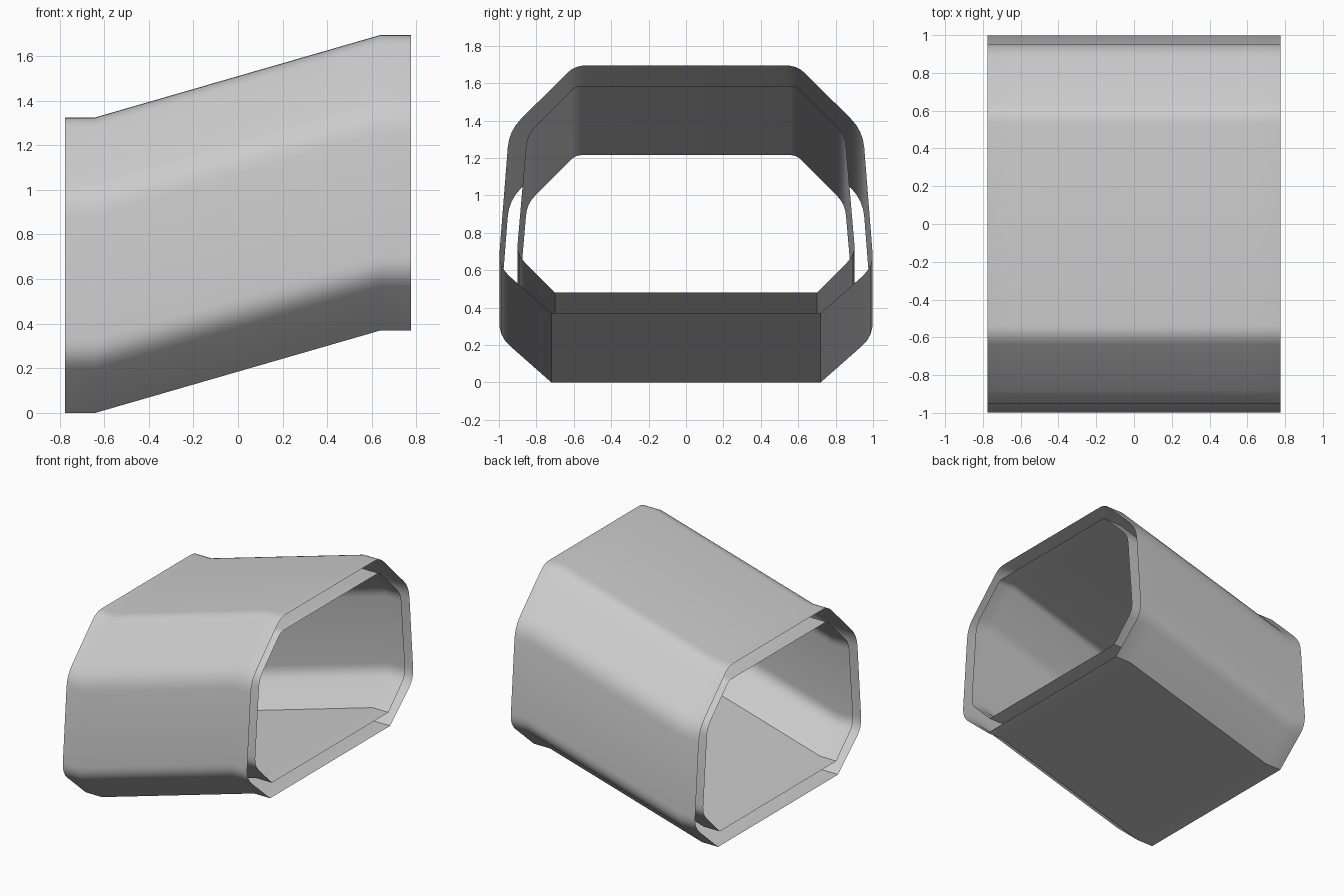
import bpy, bmesh, math
from mathutils import Vector

if "Cube" in bpy.data.objects:
    bpy.data.objects.remove(bpy.data.objects["Cube"])

# Stations along x: (x, upward offset)
STATIONS = [(-0.775, 0.0), (-0.64, 0.0), (0.64, 0.37), (0.775, 0.37)]


def half_profile(corners, steps=4):
    """Corners are (y, z, fillet length); returns rounded (y, z) points."""
    pts = []
    for i, (y, z, r) in enumerate(corners):
        p = Vector((y, z))
        if r == 0:
            pts.append(p)
            continue
        # the last corner leads on to its mirror image across the flat top
        nxt = corners[i + 1][:2] if i + 1 < len(corners) else (-y, z)
        a = p + (Vector(corners[i - 1][:2]) - p).normalized() * r
        b = p + (Vector(nxt) - p).normalized() * r
        for k in range(steps + 1):
            t = k / steps
            pts.append(a * (1 - t) ** 2 + p * 2 * t * (1 - t) + b * t ** 2)
    return pts


def sleeve(name, corners):
    """Open tube swept through the stations."""
    half = half_profile(corners)
    ring = half + [Vector((-p.x, p.y)) for p in reversed(half)]
    bm = bmesh.new()
    rows = [[bm.verts.new((x, p.x, p.y + dz)) for p in ring] for x, dz in STATIONS]
    n = len(ring)
    for r0, r1 in zip(rows, rows[1:]):
        for i in range(n):
            j = (i + 1) % n
            bm.faces.new((r0[i], r0[j], r1[j], r1[i]))
    # make normals point away from the tube axis
    bm.normal_update()
    bm.faces.ensure_lookup_table()
    f = bm.faces[0]
    if f.normal.y * f.calc_center_median().y < 0:
        bmesh.ops.reverse_faces(bm, faces=bm.faces[:])
    me = bpy.data.meshes.new(name)
    bm.to_mesh(me)
    bm.free()
    ob = bpy.data.objects.new(name, me)
    bpy.context.collection.objects.link(ob)
    bpy.ops.object.select_all(action='DESELECT')
    ob.select_set(True)
    bpy.context.view_layer.objects.active = ob
    bpy.ops.object.shade_smooth_by_angle(angle=math.radians(30))
    return ob


# Outer shell
sleeve("outer_sleeve", [(0.72, 0.0, 0), (1.003, 0.25, 0.08),
                        (0.946, 0.975, 0.09), (0.595, 1.325, 0.06)])

# Inner lining, separated from the shell by an open gap
sleeve("inner_sleeve", [(0.70, 0.11, 0), (0.905, 0.315, 0.06),
                        (0.85, 0.955, 0.06), (0.59, 1.215, 0.03)])
